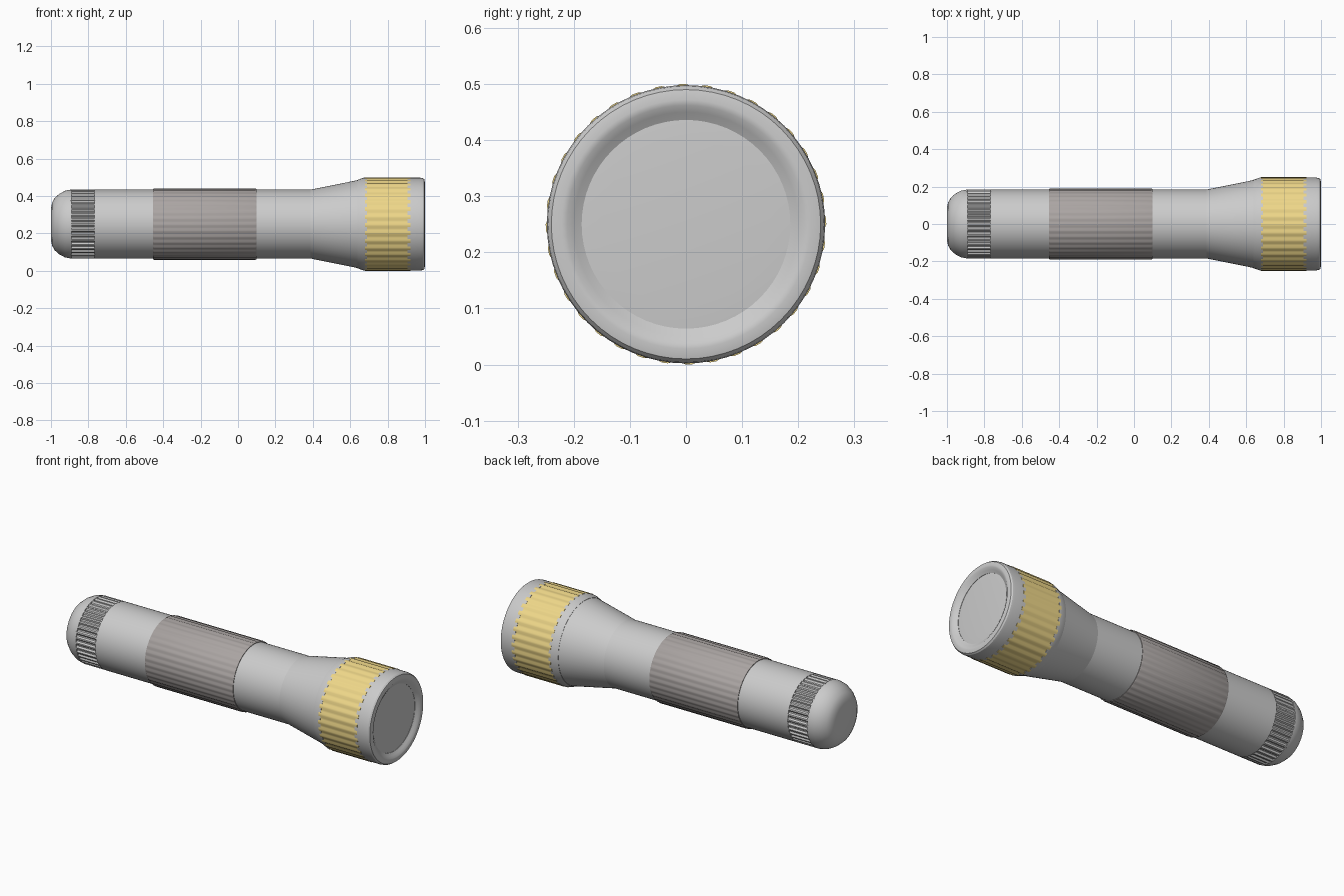
import bpy, bmesh, math

if "Cube" in bpy.data.objects:
    bpy.data.objects.remove(bpy.data.objects["Cube"])

CZ = 0.25  # height of the flashlight axis


def material(name, color):
    m = bpy.data.materials.new(name)
    m.diffuse_color = color
    m.use_nodes = True
    m.node_tree.nodes["Principled BSDF"].inputs["Base Color"].default_value = m.diffuse_color
    return m


def finish(name, bm, mat=None, angle=25):
    bmesh.ops.recalc_face_normals(bm, faces=bm.faces)
    me = bpy.data.meshes.new(name)
    bm.to_mesh(me)
    bm.free()
    ob = bpy.data.objects.new(name, me)
    bpy.context.collection.objects.link(ob)
    if mat:
        me.materials.append(mat)
    bpy.ops.object.select_all(action='DESELECT')
    ob.select_set(True)
    bpy.context.view_layer.objects.active = ob
    bpy.ops.object.shade_smooth_by_angle(angle=math.radians(angle))
    return ob


def revolve(name, profile, mat=None, sides=64, closed=False, rib=None):
    """Spin (x, radius) points round the long axis; rib(i, j) offsets a radius."""
    bm = bmesh.new()
    rings = []
    for j, (x, r) in enumerate(profile):
        if r == 0:
            rings.append([bm.verts.new((x, 0, CZ))] * sides)
            continue
        ring = []
        for i in range(sides):
            a = 2 * math.pi * i / sides
            q = r - (rib(i, j) if rib else 0)
            ring.append(bm.verts.new((x, q * math.cos(a), CZ + q * math.sin(a))))
        rings.append(ring)
    pairs = list(zip(rings, rings[1:]))
    if closed:
        pairs.append((rings[-1], rings[0]))
    for a, b in pairs:
        for i in range(sides):
            k = (i + 1) % sides
            vs = list(dict.fromkeys([a[i], a[k], b[k], b[i]]))
            bm.faces.new(vs)
    return finish(name, bm, mat)


gold = material("gold", (0.86, 0.68, 0.25, 1))
rubber = material("grip_grey", (0.40, 0.37, 0.36, 1))
pale = material("pale_metal", (0.85, 0.84, 0.83, 1))

# Rounded tail cap
revolve("tail_cap", [(-1.0, 0), (-1.0, 0.085), (-0.994, 0.115), (-0.98, 0.14),
                     (-0.955, 0.162), (-0.925, 0.178), (-0.895, 0.184),
                     (-0.89, 0.184), (-0.89, 0)])

# Ribbed tail ring with lengthwise teeth
revolve("tail_ring", [(-0.895, 0.165), (-0.895, 0.184), (-0.765, 0.184), (-0.765, 0.165)],
        sides=160, closed=True,
        rib=lambda i, j: 0.008 if j in (1, 2) and i % 4 > 1 else 0)

# Main barrel
revolve("barrel", [(-0.89, 0), (-0.89, 0.172), (-0.768, 0.172), (-0.768, 0.184),
                   (0.39, 0.184), (0.39, 0)])

# Grip sleeve with fine lengthwise flutes
revolve("grip_sleeve", [(-0.455, 0.180), (-0.455, 0.187), (-0.448, 0.191),
                        (0.092, 0.191), (0.10, 0.187), (0.10, 0.180)],
        rubber, sides=144, closed=True,
        rib=lambda i, j: 0.003 if j in (2, 3) and i % 4 > 1 else 0)

# Flared neck
revolve("neck_cone", [(0.388, 0), (0.388, 0.184), (0.64, 0.235), (0.64, 0)], pale)

# Collar behind the gold ring
revolve("head_collar", [(0.638, 0), (0.638, 0.236), (0.672, 0.248), (0.69, 0.248),
                        (0.69, 0.240), (0.91, 0.240), (0.91, 0)])

# Gold fluted head ring
revolve("gold_ring", [(0.678, 0.235), (0.678, 0.250), (0.922, 0.250), (0.922, 0.235)],
        gold, sides=144, closed=True,
        rib=lambda i, j: 0.004 if j in (1, 2) and i % 4 > 1 else 0)

# Bezel with rolled front lip
revolve("bezel", [(0.905, 0.19), (0.905, 0.248), (0.975, 0.248), (0.988, 0.246),
                  (0.996, 0.240), (1.0, 0.222), (0.998, 0.212), (0.990, 0.200),
                  (0.982, 0.186), (0.97, 0.186)], closed=True)

# Lens
revolve("lens", [(0.972, 0), (0.972, 0.190), (0.980, 0.190), (0.983, 0.15), (0.984, 0)])
